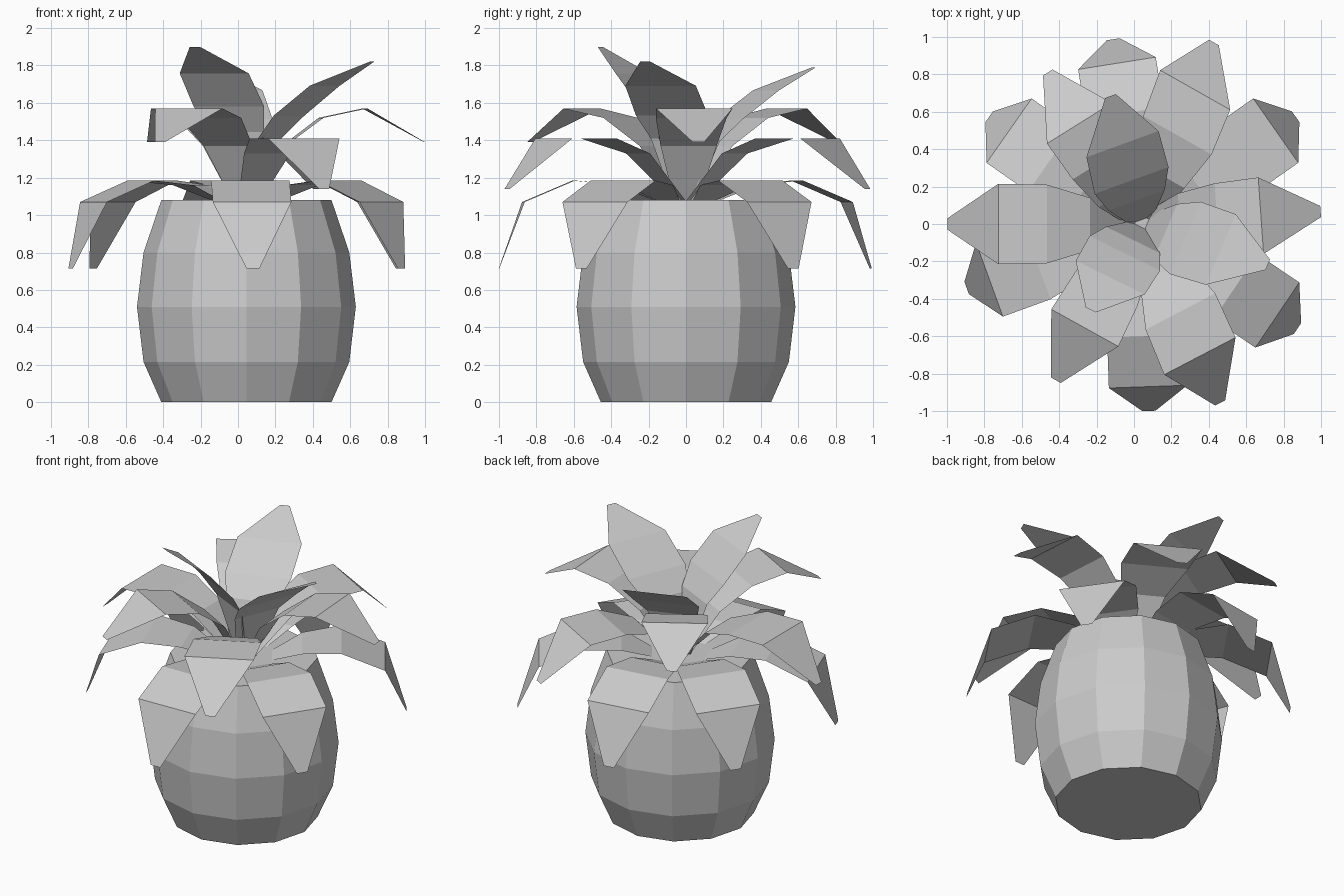
import bpy
import bmesh
from math import cos, sin, pi, radians

cube = bpy.data.objects.get("Cube")
if cube:
    bpy.data.objects.remove(cube, do_unlink=True)

CENTRE_X = 0.045


def make_material(name, colour):
    mat = bpy.data.materials.new(name)
    mat.use_nodes = True
    mat.diffuse_color = colour
    mat.node_tree.nodes["Principled BSDF"].inputs["Base Color"].default_value = colour
    return mat


def finish(bm, name):
    mesh = bpy.data.meshes.new(name)
    bm.to_mesh(mesh)
    bm.free()
    obj = bpy.data.objects.new(name, mesh)
    obj.location.x = CENTRE_X
    mesh.materials.append(grey)
    bpy.context.collection.objects.link(obj)
    return obj


def make_body(name, profile, sides=12):
    """Faceted barrel from (radius, height) rings, capped at both ends."""
    bm = bmesh.new()
    rings = [[bm.verts.new((r * cos(2 * pi * i / sides), r * sin(2 * pi * i / sides), z))
              for i in range(sides)] for r, z in profile]
    for low, high in zip(rings, rings[1:]):
        for i in range(sides):
            j = (i + 1) % sides
            bm.faces.new((low[i], low[j], high[j], high[i]))
    bm.faces.new(rings[0][::-1])
    bm.faces.new(rings[-1])
    return finish(bm, name)


def make_leaf(name, profile, angle, turn=0, reach=1, lift=0):
    """Bent strip from (distance, height, width) sections, pointing along angle."""
    a, b = radians(angle), radians(angle + turn)
    bm = bmesh.new()
    root_z = profile[0][1]
    top_z = max(p[1] for p in profile)
    pairs = []
    for r, z, w in profile:
        x, y = r * reach * cos(a), r * reach * sin(a)
        z += lift * (z - root_z) / (top_z - root_z)
        dx, dy = -sin(b) * w / 2, cos(b) * w / 2
        pairs.append((bm.verts.new((x - dx, y - dy, z)), bm.verts.new((x + dx, y + dy, z))))
    for (a0, a1), (b0, b1) in zip(pairs, pairs[1:]):
        bm.faces.new((a0, b0, b1, a1))
    return finish(bm, name)


grey = make_material("light grey", (0.6, 0.6, 0.6, 1))

# Barrel body
make_body("fruit_body", [(0.455, 0), (0.55, 0.215), (0.585, 0.51), (0.55, 0.8), (0.455, 1.08)])

# Drooping bottom leaves
lower = [(0.15, 1.07, 0.13), (0.36, 1.16, 0.32), (0.6, 1.185, 0.42), (0.87, 1.07, 0.42), (1.0, 0.715, 0.07)]
for i, angle in enumerate((-88, -34, 35, 99, 145, 200)):
    make_leaf(f"lower_leaf_{i + 1}", lower, angle)

# Middle leaves
middle = [(0.03, 1.07, 0.13), (0.28, 1.33, 0.28), (0.51, 1.41, 0.42), (0.77, 1.41, 0.43), (1.043, 1.14, 0.06)]
for i, (angle, turn) in enumerate(((68.5, -8), (180, 0), (-66.5, 4))):
    make_leaf(f"middle_leaf_{i + 1}", middle, angle, turn)

# Upper arching leaves
upper = [(0.03, 1.07, 0.13), (0.2, 1.37, 0.3), (0.4, 1.52, 0.38), (0.635, 1.57, 0.41), (0.955, 1.39, 0.06)]
for i, angle in enumerate((4, 122, -119)):
    make_leaf(f"upper_leaf_{i + 1}", upper, angle)

# Upright crown leaves
crown = [(0.02, 1.07, 0.13), (0.13, 1.4, 0.32), (0.24, 1.52, 0.42), (0.44, 1.675, 0.41), (0.705, 1.8, 0.06)]
for i, (angle, turn, reach, lift) in enumerate(((104, 6, 1, -0.01), (-18, -5, 1, 0.02), (-121, 5, 0.76, 0.1))):
    make_leaf(f"crown_leaf_{i + 1}", crown, angle, turn, reach, lift)
